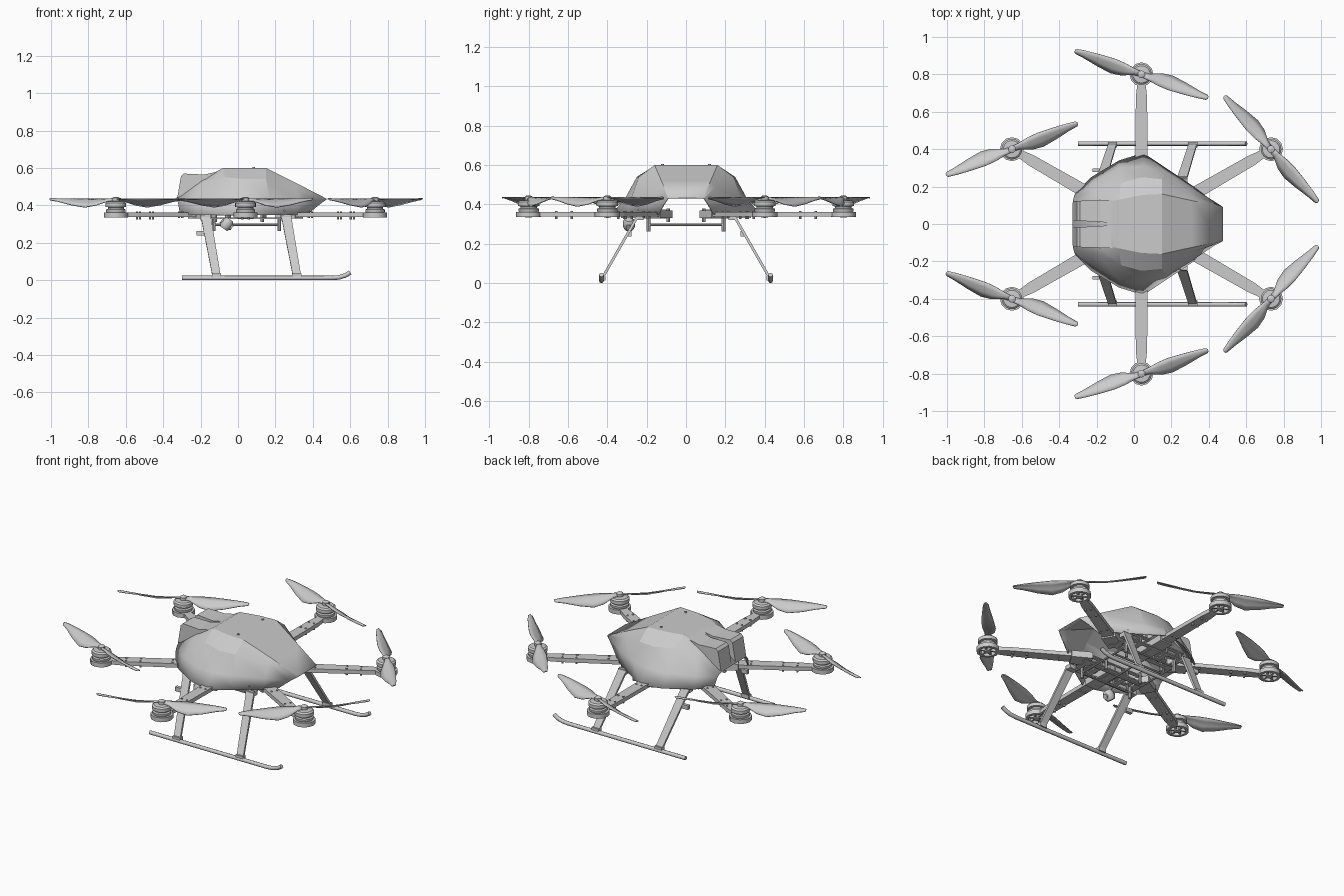
import bpy, bmesh, math
from mathutils import Vector, Matrix

cube = bpy.data.objects.get("Cube")
if cube:
    bpy.data.objects.remove(cube)

grey = bpy.data.materials.new("plain_grey")
grey.use_nodes = True
GREY = (0.6, 0.6, 0.6, 1)
grey.diffuse_color = GREY
grey.node_tree.nodes["Principled BSDF"].inputs["Base Color"].default_value = GREY


def finish(name, bm, smooth=None, mat=None):
    if mat is not None:
        bm.transform(mat)
    bmesh.ops.recalc_face_normals(bm, faces=bm.faces)
    me = bpy.data.meshes.new(name)
    bm.to_mesh(me)
    bm.free()
    me.materials.append(grey)
    ob = bpy.data.objects.new(name, me)
    bpy.context.collection.objects.link(ob)
    if smooth:
        bpy.ops.object.select_all(action='DESELECT')
        ob.select_set(True)
        bpy.context.view_layer.objects.active = ob
        bpy.ops.object.shade_smooth_by_angle(angle=math.radians(smooth))
    return ob


def box(name, lo, hi, mat=None):
    bm = bmesh.new()
    lo, hi = Vector(lo), Vector(hi)
    size = Matrix.Diagonal(hi - lo).to_4x4()
    bmesh.ops.create_cube(bm, size=1, matrix=Matrix.Translation((lo + hi) / 2) @ size)
    return finish(name, bm, mat=mat)


def rod(name, a, b, r, sides=10, mat=None):
    a, b = Vector(a), Vector(b)
    turn = (b - a).to_track_quat('Z', 'Y').to_matrix().to_4x4()
    bm = bmesh.new()
    bmesh.ops.create_cone(bm, cap_ends=True, segments=sides, radius1=r, radius2=r,
                          depth=(b - a).length, matrix=Matrix.Translation((a + b) / 2) @ turn)
    return finish(name, bm, 40, mat)


def lathe(name, profile, mat, sides=20, closed=False):
    bm = bmesh.new()
    pts = [bm.verts.new((r, 0, z)) for r, z in profile]
    edges = [bm.edges.new(p) for p in zip(pts, pts[1:])]
    if closed:
        edges.append(bm.edges.new((pts[-1], pts[0])))
    bmesh.ops.spin(bm, geom=pts + edges, cent=(0, 0, 0), axis=(0, 0, 1),
                   angle=math.tau, steps=sides)
    bmesh.ops.remove_doubles(bm, verts=bm.verts, dist=0.0002)
    return finish(name, bm, 35, mat)


def prism(name, pts, shift, mat=None):
    bm = bmesh.new()
    face = bm.faces.new([bm.verts.new(p) for p in pts])
    out = bmesh.ops.extrude_face_region(bm, geom=[face])["geom"]
    bmesh.ops.translate(bm, vec=shift, verts=[v for v in out if isinstance(v, bmesh.types.BMVert)])
    return finish(name, bm, mat=mat)


# Canopy shell: half sections of ridge, shoulder, waist and rim, nose last
SECTIONS = [
    [(-.33, .1, .44), (-.325, .13, .43), (-.32, .15, .41), (-.31, .17, .35)],
    [(-.19, .11, .54), (-.19, .16, .52), (-.22, .22, .42), (-.23, .25, .35)],
    [(-.08, .13, .6), (-.07, .22, .55), (-.08, .3, .43), (-.08, .34, .35)],
    [(.04, .155, .6), (.04, .25, .54), (.05, .31, .43), (.05, .38, .35)],
    [(.15, .16, .6), (.15, .24, .54), (.17, .28, .43), (.17, .3, .35)],
    [(.31, .125, .52), (.31, .15, .49), (.32, .19, .42), (.32, .2, .35)],
    [(.475, .09, .435), (.47, .095, .43), (.43, .115, .4), (.37, .14, .35)],
]
bm = bmesh.new()
rows = []
for sec in SECTIONS:
    left = [bm.verts.new(p) for p in sec]
    right = [bm.verts.new((x, -y, z)) for x, y, z in sec]
    rows.append(left[::-1] + right)
for r0, r1 in zip(rows, rows[1:]):
    for i in range(len(r0) - 1):
        bm.faces.new((r0[i], r0[i + 1], r1[i + 1], r1[i]))
canopy = finish("canopy_shell", bm, 22)
if canopy.data.polygons[3].normal.z < 0:
    canopy.data.flip_normals()
shell = canopy.modifiers.new("thickness", 'SOLIDIFY')
shell.thickness = 0.006

# Tail scoops: tapered so the slots narrow forward
TAIL = [(-.325, .44), (-.305, .555), (-.29, .57), (-.18, .565), (-.09, .585), (-.09, .54), (-.2, .5)]
for s in (-1, 1):
    bm = bmesh.new()
    inner = [bm.verts.new((x, s * (.005 - .06 * (x + .09)), z)) for x, z in TAIL]
    outer = [bm.verts.new((x, s * (.13 + .03 * (x + .09)), z)) for x, z in TAIL]
    bm.faces.new(inner)
    bm.faces.new(outer)
    n = len(TAIL)
    for i in range(n):
        j = (i + 1) % n
        bm.faces.new((inner[i], inner[j], outer[j], outer[i]))
    finish("tail_scoop", bm)
    rod("canopy_screw", (.085, s * .12, .598), (.085, s * .12, .606), .007)

# Six arms, each with mount, motor and propeller
CENTRE = Vector((.04, 0, 0))
REACH = .8
BLADE = [(.0, .014, -.014, .437, .428), (.04, .016, -.018, .437, .424), (.1, .024, -.045, .438, .402),
         (.16, .026, -.054, .438, .392), (.24, .02, -.044, .438, .404), (.32, .012, -.03, .437, .422),
         (.37, .004, -.024, .436, .43), (.378, -.004, -.018, .435, .432)]


def propeller(mat, hand):
    bm = bmesh.new()
    for turn in (0, math.pi):
        spin = Matrix.Rotation(turn, 4, 'Z')
        grid = []
        for r, lead, trail, zl, zt in BLADE:
            row = []
            for t in (0, .33, .67, 1):
                camber = .006 * math.sin(math.pi * t)
                p = (r, hand * (lead + t * (trail - lead)), zl + t * (zt - zl) + camber)
                row.append(bm.verts.new(spin @ Vector(p)))
            grid.append(row)
        for a, b in zip(grid, grid[1:]):
            for i in range(3):
                bm.faces.new((a[i], a[i + 1], b[i + 1], b[i]))
    ob = finish("propeller", bm, 50, mat)
    ob.modifiers.new("thickness", 'SOLIDIFY').thickness = .005


for k in range(6):
    ang = math.radians(30 + 60 * k)
    out = Matrix.Translation(CENTRE) @ Matrix.Rotation(ang, 4, 'Z')
    at = Matrix.Translation(CENTRE + REACH * Vector((math.cos(ang), math.sin(ang), 0)))
    root = .11 if k in (1, 4) else .21
    # Tapered arm with a wider root clamp and bolts
    prism("arm", [(root, -.036, .338), (.68, -.03, .338), (.75, -.022, .338),
                  (.75, .022, .338), (.68, .03, .338), (root, .036, .338)], (0, 0, .024), out)
    box("arm_clamp", (root, -.042, .33), (.33, .042, .37), out)
    for r in (.4, .58, .66):
        for s in (-1, 1):
            rod("arm_bolt", (r, s * .017, .325 if r > .5 else .332), (r, s * .017, .366), .006, 8, out)
    # Spoked mount ring
    lathe("motor_mount", [(.048, .336), (.064, .336), (.064, .362), (.048, .362)], at, 12, True)
    lathe("mount_hub", [(0, .334), (.018, .334), (.018, .364), (0, .364)], at, 12)
    for j in range(6):
        box("mount_spoke", (.014, -.005, .34), (.052, .005, .36),
            at @ Matrix.Rotation(ang + j * math.pi / 3, 4, 'Z'))
    # Motor: stator base, gap and bell
    lathe("motor", [(0, .36), (.048, .36), (.052, .366), (.052, .378), (.042, .382), (.042, .39),
                    (.055, .392), (.055, .412), (.046, .42), (.02, .423), (0, .423)], at, 24)
    lathe("propeller_hub", [(0, .42), (.02, .42), (.02, .44), (.01, .446), (0, .446)], at, 14)
    side = 1 if math.sin(ang) > 0 else -1
    pitch = {0: -47, 1: -21, 2: 23}[k if k < 3 else 5 - k]
    hand = 1 if k % 2 == 0 else -1
    propeller(at @ Matrix.Rotation(math.radians(side * pitch), 4, 'Z'), hand)

# Open ladder frame, tray and landing gear on each side
for s in (-1, 1):
    def strip(name, x0, x1, y0, y1, z0, z1):
        a, b = sorted((s * y0, s * y1))
        return box(name, (x0, a, z0), (x1, b, z1))

    for z in (.328, .368):
        strip("frame_rail_inner", -.17, .27, .1, .125, z, z + .007)
        strip("frame_rail_outer", -.14, .22, .22, .245, z, z + .007)
        for x in (-.16, -.06, .03, .13, .22):
            strip("frame_cross", x, x + .03, .1, .245, z, z + .007)
    for x in (-.145, -.045, .045, .145, .235):
        for y in (.112, .23):
            rod("frame_standoff", (x, s * y, .328), (x, s * y, .375), .007, 8)
    for x in (-.12, .13):
        rod("tray_hanger", (x, s * .09, .31), (x, s * .09, .38), .009, 8)
    rod("tray_side_rod", (-.13, s * .19, .297), (.22, s * .19, .297), .006, 8)
    for x in (-.13, .22):
        rod("tray_post", (x, s * .19, .262), (x, s * .19, .335), .01, 8)
    rod("tray_long_rod", (-.13, s * .09, .297), (.22, s * .09, .297), .006, 8)

    # Flat raked legs and curled skid
    for x in (-.2, .23):
        prism("landing_leg", [(x, s * .235, .345), (x + .053, s * .235, .345),
                              (x + .106, s * .418, .025), (x + .062, s * .418, .025)],
              (0, s * .012, .007))
        box("leg_foot", (x + .06, s * .424 - .014, .012), (x + .11, s * .424 + .014, .036))
        strip("leg_bracket", x, x + .055, .215, .255, .32, .345)
    strip("leg_clip", -.222, -.18, .278, .298, .238, .264)
    curve = bpy.data.curves.new("skid", 'CURVE')
    curve.dimensions = '3D'
    curve.bevel_depth = .012
    curve.bevel_resolution = 2
    curve.use_fill_caps = True
    path = [(-.3, .012), (.5, .012), (.54, .015), (.575, .026), (.6, .042)]
    line = curve.splines.new('POLY')
    line.points.add(len(path) - 1)
    for p, (x, z) in zip(line.points, path):
        p.co = (x, s * .43, z, 1)
    curve.materials.append(grey)
    bpy.context.collection.objects.link(bpy.data.objects.new("skid", curve))

for x in (-.13, .05, .22):
    rod("tray_cross_rod", (x, -.19, .297), (x, .19, .297), .006, 8)

# Small tilted camera under the right side
tilt = Matrix.Translation((-.06, -.29, .3)) @ Matrix.Rotation(math.radians(35), 4, 'Y')
lathe("camera_body", [(0, -.03), (.022, -.03), (.03, -.015), (.03, .015), (.02, .03), (0, .03)], tilt, 16)
rod("camera_lens", (-.035, 0, 0), (.035, 0, 0), .016, 12, tilt)
rod("camera_stem", (-.06, -.29, .31), (-.06, -.27, .35), .01, 8)
